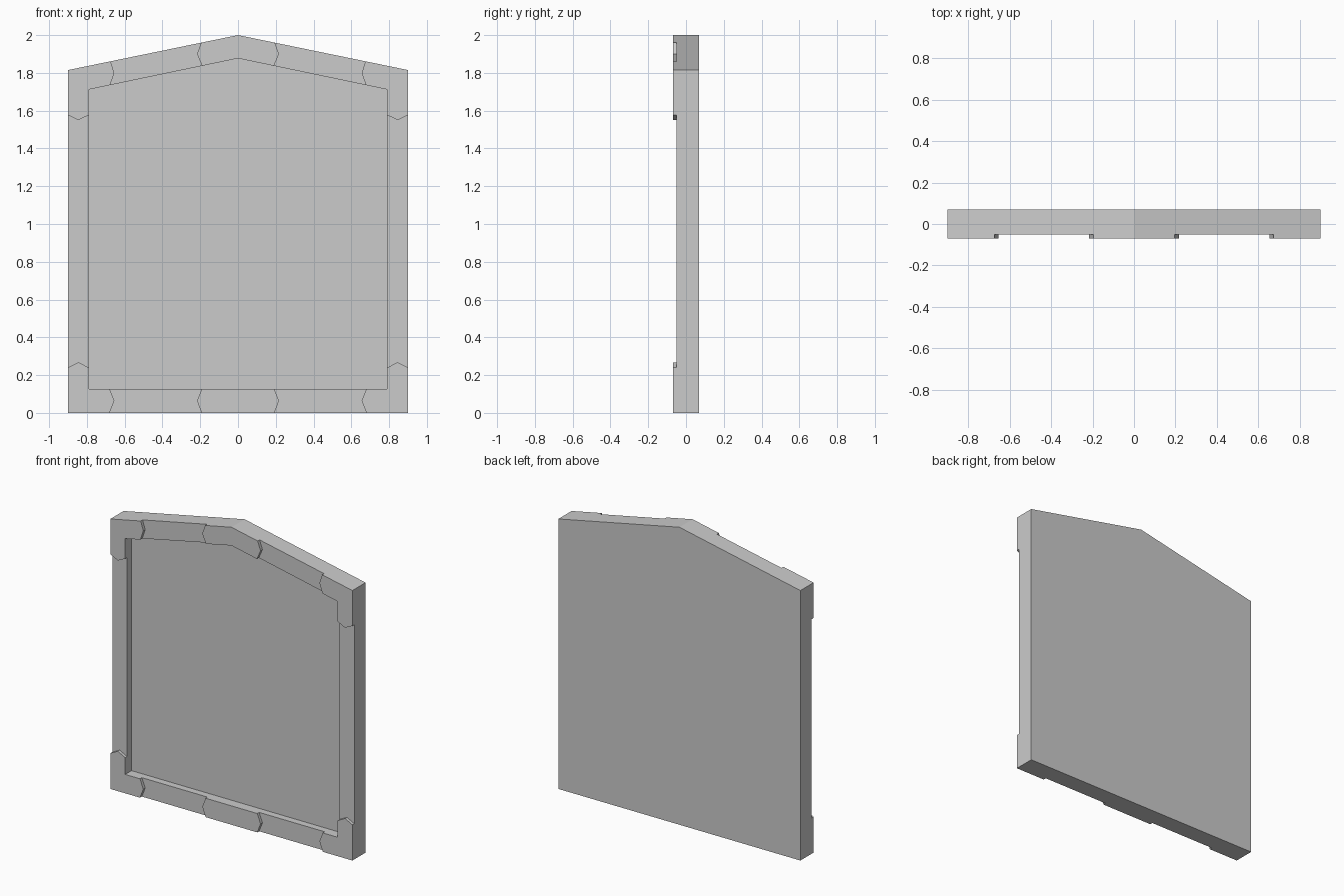
import bpy, bmesh

if "Cube" in bpy.data.objects:
    bpy.data.objects.remove(bpy.data.objects["Cube"])


def prism(name, pts, y0, y1):
    """Extrude an (x, z) outline from y0 to y1."""
    bm = bmesh.new()
    face = bm.faces.new([bm.verts.new((x, y0, z)) for x, z in pts])
    ext = bmesh.ops.extrude_face_region(bm, geom=[face])
    moved = [g for g in ext["geom"] if isinstance(g, bmesh.types.BMVert)]
    bmesh.ops.translate(bm, verts=moved, vec=(0, y1 - y0, 0))
    bmesh.ops.recalc_face_normals(bm, faces=bm.faces[:])
    mesh = bpy.data.meshes.new(name)
    bm.to_mesh(mesh)
    bm.free()
    obj = bpy.data.objects.new(name, mesh)
    bpy.context.collection.objects.link(obj)
    return obj


def carve(target, pts, depth):
    """Cut an outline into the front of the target down to y = depth."""
    cutter = prism("cutter", pts, -0.2, depth)
    cutter.hide_render = True
    mod = target.modifiers.new("carve", 'BOOLEAN')
    mod.operation = 'DIFFERENCE'
    mod.solver = 'EXACT'
    mod.object = cutter
    bpy.context.view_layer.objects.active = target
    bpy.ops.object.modifier_apply(modifier=mod.name)
    bpy.data.objects.remove(cutter, do_unlink=True)


# Gabled slab
panel = prism("gabled_wall_panel",
              [(-0.9, 0), (0.9, 0), (0.9, 1.815), (0, 2), (-0.9, 1.815)], -0.07, 0.07)

# Sunken centre field
carve(panel, [(-0.79, 0.127), (0.79, 0.127), (0.79, 1.712), (0, 1.877), (-0.79, 1.712)], -0.003)

# Shallow recesses between the raised chevron-ended trim blocks
bottom = [(0.68, -0.05), (0.68, 0), (0.655, 0.064), (0.68, 0.127), (0.68, 0.2),
          (0.192, 0.2), (0.192, 0.127), (0.217, 0.064), (0.192, 0), (0.192, -0.05)]
side = [(0.95, 0.24), (0.9, 0.24), (0.845, 0.268), (0.79, 0.24), (0.72, 0.24),
        (0.72, 1.577), (0.79, 1.577), (0.845, 1.55), (0.9, 1.577), (0.95, 1.577)]
top = [(0.685, 1.95), (0.675, 1.861), (0.655, 1.80), (0.677, 1.736), (0.677, 1.68),
       (0.19, 1.78), (0.19, 1.838), (0.217, 1.90), (0.195, 1.96), (0.195, 2.05)]
for pts in (bottom, side, top):
    for s in (1, -1):
        carve(panel, [(s * x, z) for x, z in pts], -0.05)
